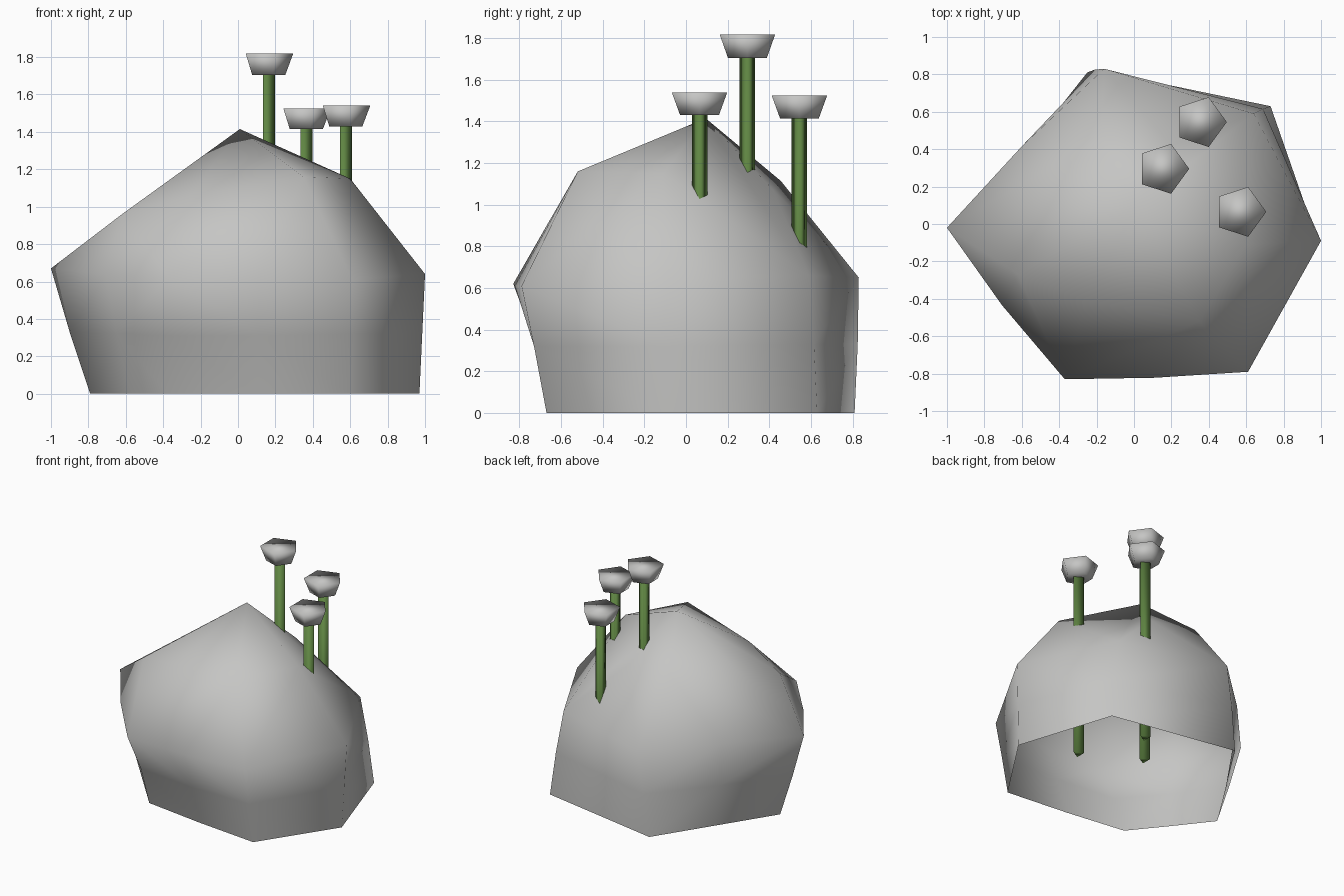
import bpy, bmesh, math

if "Cube" in bpy.data.objects:
    bpy.data.objects.remove(bpy.data.objects["Cube"])


def material(name, rgb):
    m = bpy.data.materials.new(name)
    m.diffuse_color = (*rgb, 1)
    m.use_nodes = True
    m.node_tree.nodes["Principled BSDF"].inputs["Base Color"].default_value = m.diffuse_color
    return m


stone = material("pale grey", (0.56, 0.56, 0.55))
green = material("stem green", (0.115, 0.235, 0.055))


def finish(bm, name, mat):
    bmesh.ops.recalc_face_normals(bm, faces=bm.faces[:])
    for f in bm.faces:
        f.smooth = True
    me = bpy.data.meshes.new(name)
    bm.to_mesh(me)
    bm.free()
    me.materials.append(mat)
    ob = bpy.data.objects.new(name, me)
    bpy.context.collection.objects.link(ob)
    return ob


# Boulder: base and belt rings, with a lopsided crown, open underneath
base = [(-.79, -.03, 0), (-.58, -.30, 0), (-.375, -.555, 0), (.10, -.62, 0), (.60, -.67, 0),
        (.97, -.11, 0), (.73, .63, 0), (-.25, .81, 0), (-.52, .39, 0)]
waist = [(-.90, -.025, .33), (-.65, -.375, .32), (-.37, -.665, .31), (.11, -.715, .31),
         (.605, -.73, .32), (.985, -.10, .32), (.69, .615, .33), (-.21, .825, .33), (-.57, .405, .33)]
belt = [(-1, -.02, .67), (-.705, -.435, .64), (-.37, -.83, .62), (.11, -.822, .61), (.61, -.79, .61),
        (1, -.09, .64), (.64, .59, .66), (-.16, .83, .65), (-.60, .415, .67)]
crown = [(.01, .095, 1.415), (.60, -.11, 1.15), (.35, -.52, 1.16), (-.18, .455, 1.115),
         (-.25, -.41, 1.06), (-.62, -.27, .96), (.2, .42, 1.07)]

bm = bmesh.new()
rings = [[bm.verts.new(p) for p in ring] for ring in (base, waist, belt)]
peak, right, front, back, fleft, left, rear = [bm.verts.new(p) for p in crown]
for lo, hi in zip(rings, rings[1:]):
    for i in range(9):
        j = (i + 1) % 9
        # split each side along its outward diagonal
        n = (lo[j].co - lo[i].co).cross(hi[i].co - lo[i].co)
        if n.dot(hi[j].co - lo[i].co) < 0:
            tris = [(lo[i], lo[j], hi[i]), (lo[j], hi[j], hi[i])]
        else:
            tris = [(lo[i], lo[j], hi[j]), (lo[i], hi[j], hi[i])]
        for t in tris:
            bm.faces.new(t)
E, EF, F, FA, A, B, C, D, DE = rings[2]
for t in [(E, EF, left), (EF, F, left), (F, fleft, left), (left, fleft, peak), (E, left, peak),
          (F, front, fleft), (fleft, front, peak), (F, FA, front), (FA, A, front),
          (A, right, front), (A, B, right), (B, C, right), (C, peak, right),
          (front, right, peak), (C, rear, peak), (C, D, rear), (D, back, rear),
          (rear, back, peak), (D, DE, back), (DE, E, back), (E, peak, back)]:
    bm.faces.new(t)
finish(bm, "boulder", stone)


# Capped prism or taper, with one corner towards +x
def taper(name, sides, x, y, z0, z1, r0, r1, mat):
    bm = bmesh.new()
    lo, hi = [[bm.verts.new((x + r * math.cos(k * math.tau / sides),
                             y + r * math.sin(k * math.tau / sides), z)) for k in range(sides)]
              for z, r in ((z0, r0), (z1, r1))]
    for k in range(sides):
        n = (k + 1) % sides
        bm.faces.new((lo[k], lo[n], hi[n], hi[k]))
    bm.faces.new(lo[::-1])
    bm.faces.new(hi)
    return finish(bm, name, mat)


# Flowers: three-sided stem runs down to the ground, five-sided cup on top
for i, (x, y, zc, zt) in enumerate([(.155, .295, 1.705, 1.818),
                                    (.356, .545, 1.415, 1.525),
                                    (.567, .065, 1.43, 1.54)], 1):
    taper(f"stem_{i}", 3, x, y, 0, zc + .005, .043, .043, green)
    taper(f"flower_cup_{i}", 5, x, y, zc, zt, .098, .14, stone)
